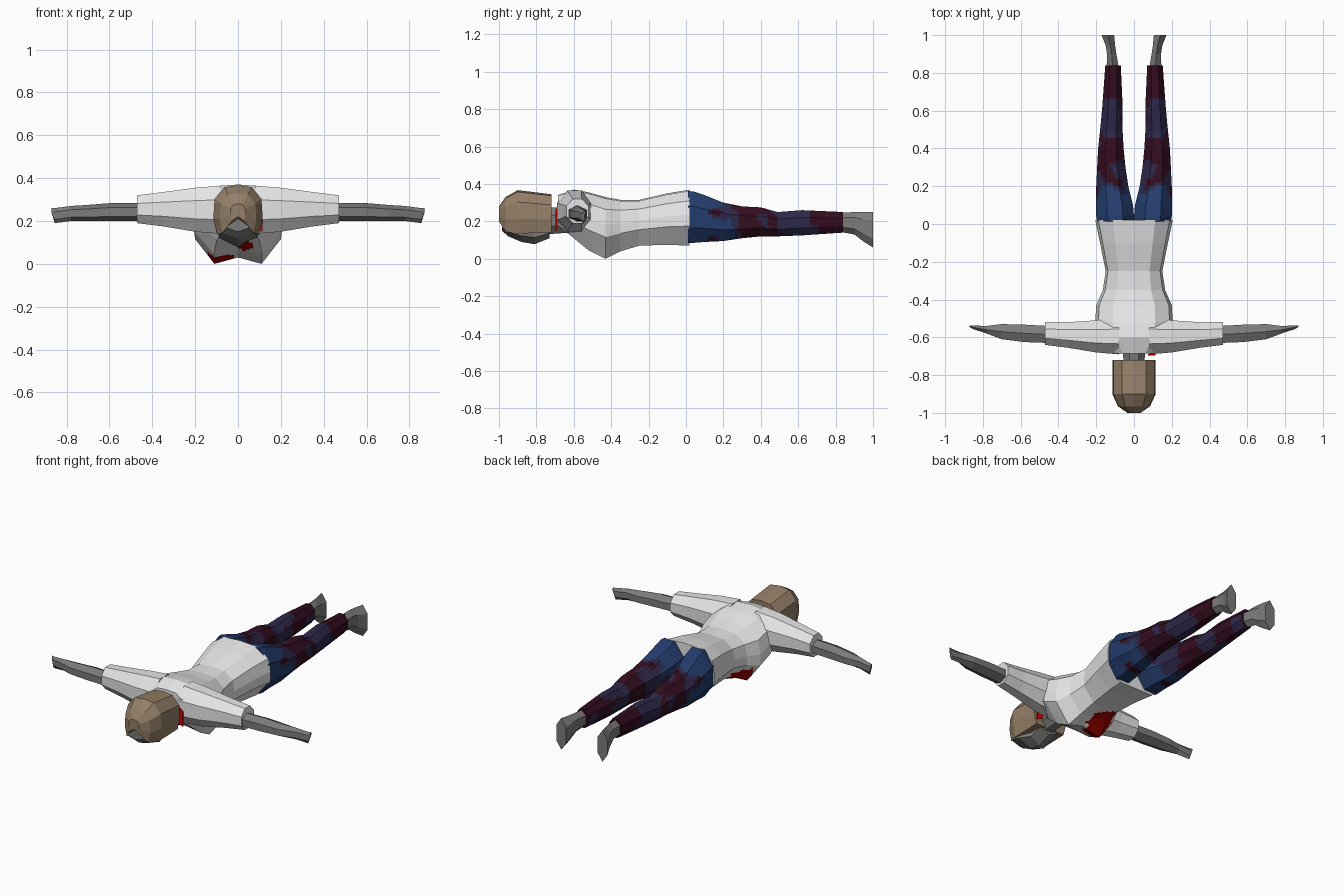
import bpy, bmesh, math
from mathutils import Vector, noise

if "Cube" in bpy.data.objects:
    bpy.data.objects.remove(bpy.data.objects["Cube"])


def material(name, rgb):
    m = bpy.data.materials.new(name)
    m.diffuse_color = (*rgb, 1)
    m.use_nodes = True
    m.node_tree.nodes["Principled BSDF"].inputs["Base Color"].default_value = m.diffuse_color
    return m


WHITE = material("white cloth", (0.80, 0.80, 0.80))
SKIN = material("grey skin", (0.20, 0.20, 0.195))
HAIR = material("brown hair", (0.30, 0.215, 0.14))
RED = material("dark red stain", (0.36, 0.0, 0.0))
BRIGHT = material("bright red stain", (0.8, 0.0, 0.0))
BLUE = material("blue denim", (0.017, 0.045, 0.15))
PURPLE = material("purple denim", (0.026, 0.021, 0.068))
MAROON = material("maroon stain", (0.034, 0.004, 0.014))


def ngon(n):
    """Regular section scaled to fill the -1..1 square."""
    pts = [((math.cos(math.tau * (i + .5) / n)), math.sin(math.tau * (i + .5) / n)) for i in range(n)]
    mu, mv = max(abs(p[0]) for p in pts), max(abs(p[1]) for p in pts)
    return [(u / mu, v / mv) for u, v in pts]


def loft(name, axis, rings, profile, mats, cuts=0, rule=None, mirror=False):
    """Rings are (position, low, high, bottom, top[, centre lift]) along axis x or y."""
    bm = bmesh.new()
    loops = []
    for r in rings:
        pos, a0, a1, z0, z1 = r[:5]
        lift = r[5] if len(r) > 5 else 0
        loop = []
        for u, v in profile:
            a = (a0 + a1) / 2 + u * (a1 - a0) / 2
            z = (z0 + z1) / 2 + v * (z1 - z0) / 2
            if lift and abs(u) < .01 and v < 0:
                z += lift
            loop.append(bm.verts.new((pos, a, z) if axis == "x" else (a, pos, z)))
        loops.append(loop)
    n = len(profile)
    for p, q in zip(loops, loops[1:]):
        for i in range(n):
            bm.faces.new((p[i], p[(i + 1) % n], q[(i + 1) % n], q[i]))
    if cuts:
        bmesh.ops.subdivide_edges(bm, edges=bm.edges[:], cuts=cuts, use_grid_fill=True)
    bmesh.ops.holes_fill(bm, edges=[e for e in bm.edges if e.is_boundary], sides=0)
    bmesh.ops.recalc_face_normals(bm, faces=bm.faces[:])
    if rule:
        for f in bm.faces:
            f.material_index = rule(f.calc_center_median())
    me = bpy.data.meshes.new(name)
    bm.to_mesh(me)
    bm.free()
    for m in mats:
        me.materials.append(m)
    ob = bpy.data.objects.new(name, me)
    bpy.context.collection.objects.link(ob)
    if mirror:
        ob.modifiers.new("Mirror", "MIRROR")
    return ob


# Shirt body with a stain on the chest
def chest_stain(c):
    wobble = .25 * noise.noise(c * 25)
    main = math.hypot((c.x + .08) / .085, (c.y + .375) / .12) < 1 + wobble and c.z < .10
    small = math.hypot(c.x - .035, c.y + .56) < .035 and c.z < .16
    return 1 if main or small else 0


TORSO = [(0, 1), (.55, .95), (.92, .6), (1, .1), (1, -.3), (.55, -1), (0, -1),
         (-.55, -1), (-1, -.3), (-1, .1), (-.92, .6), (-.55, .95)]
loft("shirt_body", "y", [
    (.02, -.205, .205, .07, .37), (-.10, -.18, .18, .075, .35), (-.25, -.15, .15, .07, .315),
    (-.35, -.165, .165, .04, .315, .02), (-.43, -.20, .20, .0, .33, .03),
    (-.52, -.205, .205, .045, .355, .02), (-.60, -.18, .18, .11, .37), (-.685, -.11, .11, .18, .34),
], TORSO, [WHITE, RED], cuts=5, rule=chest_stain)

# Thin stain on the collar
loft("collar_stain", "x", [
    (.075, -.697, -.689, .17, .27), (.115, -.697, -.689, .15, .24),
], ngon(4), [BRIGHT])

# Sleeves
loft("sleeve", "x", [
    (.08, -.69, -.50, .14, .365), (.20, -.68, -.51, .15, .355),
    (.35, -.655, -.52, .175, .335), (.47, -.64, -.52, .19, .32),
], ngon(8), [WHITE], mirror=True)

# Arms with tapering hands
loft("arm", "x", [
    (.45, -.63, -.54, .20, .285), (.58, -.625, -.533, .20, .285), (.70, -.61, -.53, .20, .275),
    (.78, -.58, -.54, .20, .27), (.855, -.555, -.537, .19, .26), (.87, -.545, -.537, .24, .26),
], ngon(6), [SKIN], mirror=True)


# Trousers: blue seat, mottled legs in loose bands
def denim(c):
    n = noise.noise(Vector((c.x * 10, c.y * 11, c.z * 10)))
    if c.y + .14 * n < .19:
        return 0
    band = .4 * math.cos((c.y - .38) * math.tau / .37)
    return 2 if n + band - .8 * (abs(c.x) - .12) > 0 else 1


loft("trouser_leg", "y", [
    (.012, 0, .195, .085, .362), (.04, 0, .20, .085, .36), (.10, .005, .20, .09, .34),
    (.20, .03, .20, .095, .30), (.30, .045, .195, .11, .28), (.40, .055, .19, .12, .275),
    (.49, .06, .18, .12, .25), (.62, .06, .168, .125, .26), (.84, .07, .152, .14, .25),
], ngon(8), [BLUE, PURPLE, MAROON], cuts=4, rule=denim, mirror=True)

# Feet pointing down
loft("foot", "y", [
    (.82, .08, .145, .145, .245), (.90, .093, .143, .13, .25), (.945, .10, .15, .095, .25),
    (1.0, .105, .172, .06, .25),
], ngon(6), [SKIN], mirror=True)

# Neck
loft("neck", "y", [(-.76, -.055, .055, .13, .27), (-.62, -.06, .06, .14, .28)], ngon(8), [SKIN])

# Face, facing down
loft("face", "y", [
    (-.985, -.05, .05, .15, .22), (-.95, -.08, .08, .12, .22), (-.88, -.09, .09, .09, .22),
    (-.81, -.06, .06, .078, .22), (-.73, -.06, .06, .11, .22),
], ngon(6), [SKIN])

# Hair cap, its lower edge arched over the forehead
CAP = [(0, 1), (.55, .92), (.95, .45), (1, -.3), (.85, -1), (0, -1),
       (-.85, -1), (-1, -.3), (-.95, .45), (-.55, .92)]
loft("hair", "y", [
    (-1.0, -.035, .035, .20, .28, .02), (-.965, -.085, .085, .145, .33, .055),
    (-.90, -.115, .115, .135, .367, .05), (-.72, -.115, .115, .14, .345),
], CAP, [HAIR])
